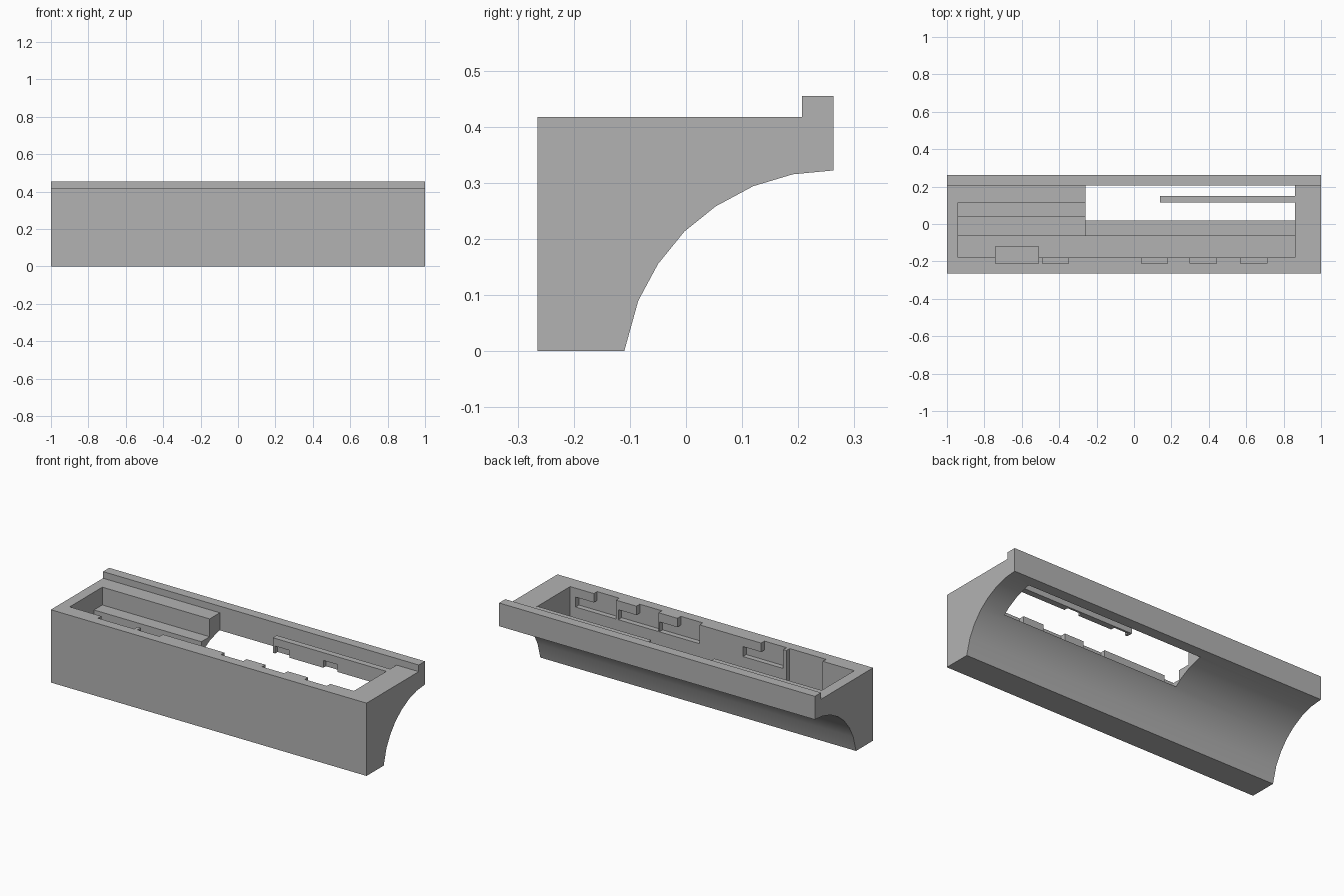
import bpy, bmesh
from math import radians

cube = bpy.data.objects.get("Cube")
if cube:
    bpy.data.objects.remove(cube, do_unlink=True)

grey = bpy.data.materials.new("plain grey")
grey.use_nodes = True
colour = (0.45, 0.45, 0.45, 1)
grey.diffuse_color = colour
grey.node_tree.nodes["Principled BSDF"].inputs["Base Color"].default_value = colour


def prism(name, profile, x0, x1):
    """Extrude a (y, z) profile along x."""
    bm = bmesh.new()
    face = bm.faces.new([bm.verts.new((x0, y, z)) for y, z in profile])
    side = bmesh.ops.extrude_face_region(bm, geom=[face])["geom"]
    moved = [v for v in side if isinstance(v, bmesh.types.BMVert)]
    bmesh.ops.translate(bm, verts=moved, vec=(x1 - x0, 0, 0))
    bmesh.ops.recalc_face_normals(bm, faces=bm.faces)
    mesh = bpy.data.meshes.new(name)
    bm.to_mesh(mesh)
    bm.free()
    mesh.materials.append(grey)
    obj = bpy.data.objects.new(name, mesh)
    bpy.context.collection.objects.link(obj)
    return obj


def box(name, x, y, z):
    profile = [(y[0], z[0]), (y[1], z[0]), (y[1], z[1]), (y[0], z[1])]
    return prism(name, profile, x[0], x[1])


def cut(obj, x, y, z):
    """Subtract a box from an object."""
    cutter = box("cutter", x, y, z)
    cutter.hide_render = True
    mod = obj.modifiers.new("cut", "BOOLEAN")
    mod.operation = "DIFFERENCE"
    mod.solver = "EXACT"
    mod.object = cutter
    bpy.context.view_layer.objects.active = obj
    bpy.ops.object.modifier_apply(modifier=mod.name)
    bpy.data.objects.remove(cutter, do_unlink=True)


TOP, ABOVE = 0.417, 0.6
LEFT, STEP, RIGHT = -0.94, -0.26, 0.86
FRONT, BACK = -0.18, 0.207

# Body with a concave curved back and a raised rear lip
arc = [(-0.11, 0), (-0.085, 0.09), (-0.05, 0.155), (-0.003, 0.213),
       (0.053, 0.258), (0.12, 0.294), (0.19, 0.315), (0.263, 0.322)]
body = prism("housing_body", [(-0.265, 0)] + arc + [
    (0.263, 0.455), (BACK, 0.455), (BACK, TOP), (-0.265, TOP)], -1, 1)

# Deep front trough, stepped ledges and the opening through the back
cut(body, (LEFT, RIGHT), (FRONT, -0.065), (0.15, ABOVE))
cut(body, (STEP, RIGHT), (-0.08, BACK), (0.23, ABOVE))
cut(body, (LEFT, STEP + 0.02), (-0.08, 0.04), (0.26, ABOVE))
cut(body, (LEFT, STEP + 0.02), (0.02, 0.115), (0.315, ABOVE))

# Pocket sunk into the trough and the front wall
cut(body, (-0.74, -0.51), (-0.21, -0.12), (0.06, ABOVE))

# L-shaped locking slots in the front wall
for x in (-0.49, 0.04, 0.30, 0.57):
    cut(body, (x, x + 0.14), (-0.21, FRONT + 0.02), (0.309, ABOVE))
    cut(body, (x + 0.1, x + 0.255), (-0.21, FRONT + 0.02), (0.309, 0.366))

# Thin bar reaching across the opening, notched below
bar = box("cross_bar", (0.14, RIGHT + 0.01), (0.115, 0.15), (0.33, TOP - 0.0005))
for x in (0.155, 0.46):
    cut(bar, (x, x + 0.09), (0.1, 0.138), (0.3, 0.372))

# Smooth the curve, keep the corners sharp
for obj in (body, bar):
    bpy.ops.object.select_all(action="DESELECT")
    obj.select_set(True)
    bpy.context.view_layer.objects.active = obj
    bpy.ops.object.shade_smooth_by_angle(angle=radians(25))
